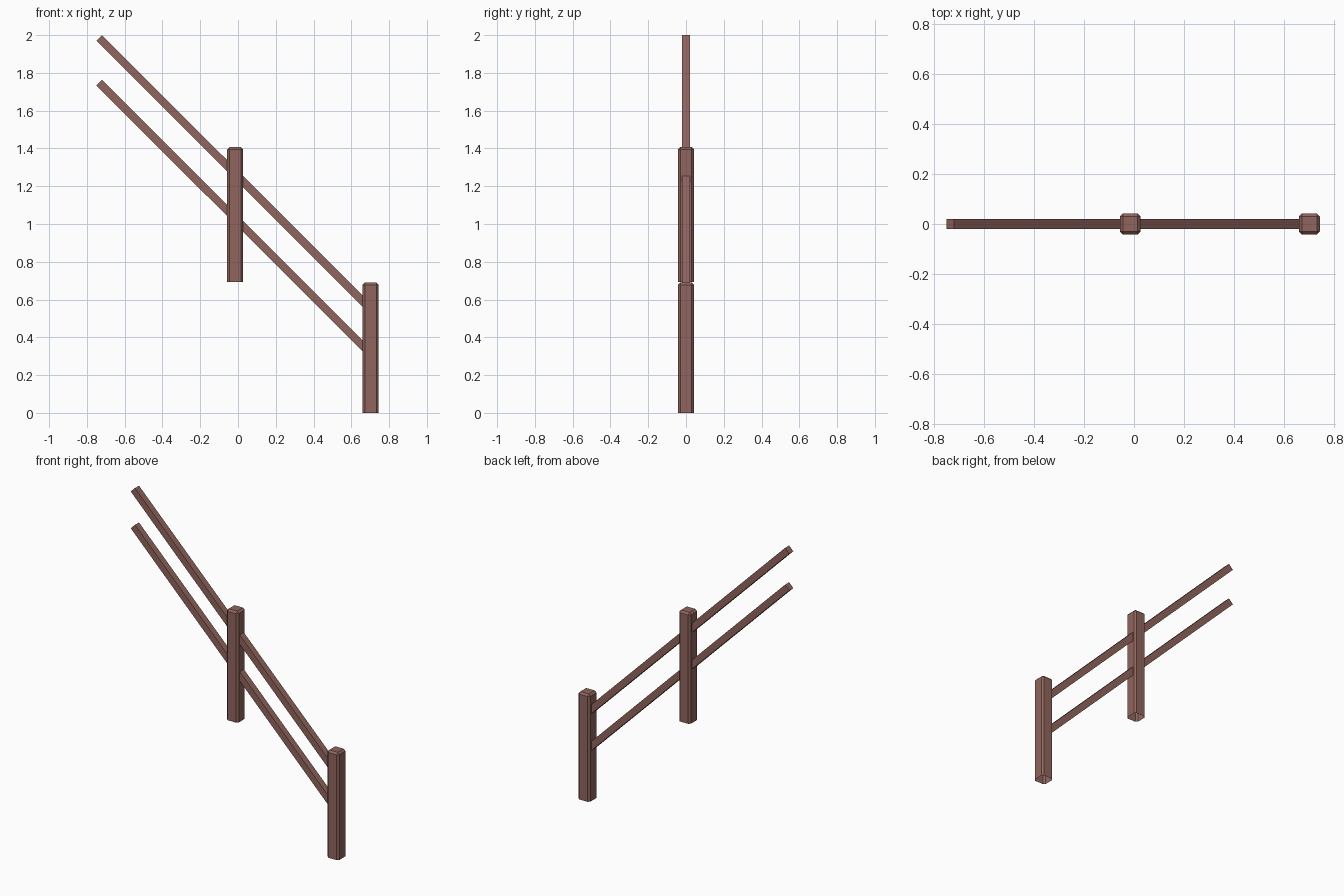
import bpy, bmesh, math
from mathutils import Matrix, Vector

if "Cube" in bpy.data.objects:
    bpy.data.objects.remove(bpy.data.objects["Cube"])

wood = bpy.data.materials.new("reddish brown wood")
wood.diffuse_color = (0.28, 0.13, 0.11, 1)
wood.use_nodes = True
wood.node_tree.nodes["Principled BSDF"].inputs["Base Color"].default_value = wood.diffuse_color


def add_object(name, bm):
    mesh = bpy.data.meshes.new(name)
    bm.to_mesh(mesh)
    bm.free()
    mesh.materials.append(wood)
    bpy.context.collection.objects.link(bpy.data.objects.new(name, mesh))


def box(size, matrix):
    bm = bmesh.new()
    bmesh.ops.create_cube(bm, size=1, matrix=matrix @ Matrix.Diagonal((*size, 1)))
    return bm


# Chamfered post, open underneath
def post(name, x, z0, z1):
    bm = box((0.084, 0.084, z1 - z0), Matrix.Translation((x, 0, (z0 + z1) / 2)))
    bm.normal_update()
    bottom = [f for f in bm.faces if f.normal.z < -0.9]
    bmesh.ops.delete(bm, geom=bottom, context='FACES_ONLY')
    edges = [e for e in bm.edges if not e.is_boundary]
    bmesh.ops.bevel(bm, geom=edges, offset=0.012, segments=1, affect='EDGES')
    add_object(name, bm)


# Square rail between two points in the xz plane
def rail(name, a, b):
    d = b - a
    angle = math.atan2(-d.z, d.x)
    m = Matrix.Translation((a + b) / 2) @ Matrix.Rotation(angle, 4, 'Y')
    add_object(name, box((d.length, 0.042, 0.042), m))


post("lower_post", 0.702, 0.0, 0.69)
post("upper_post", -0.015, 0.694, 1.407)

# Two parallel sloping rails running through the posts
for name, drop in (("top_rail", 0), ("bottom_rail", 0.237)):
    rail(name, Vector((0.702, 0, 0.55 - drop)), Vector((-0.735, 0, 1.985 - drop)))
